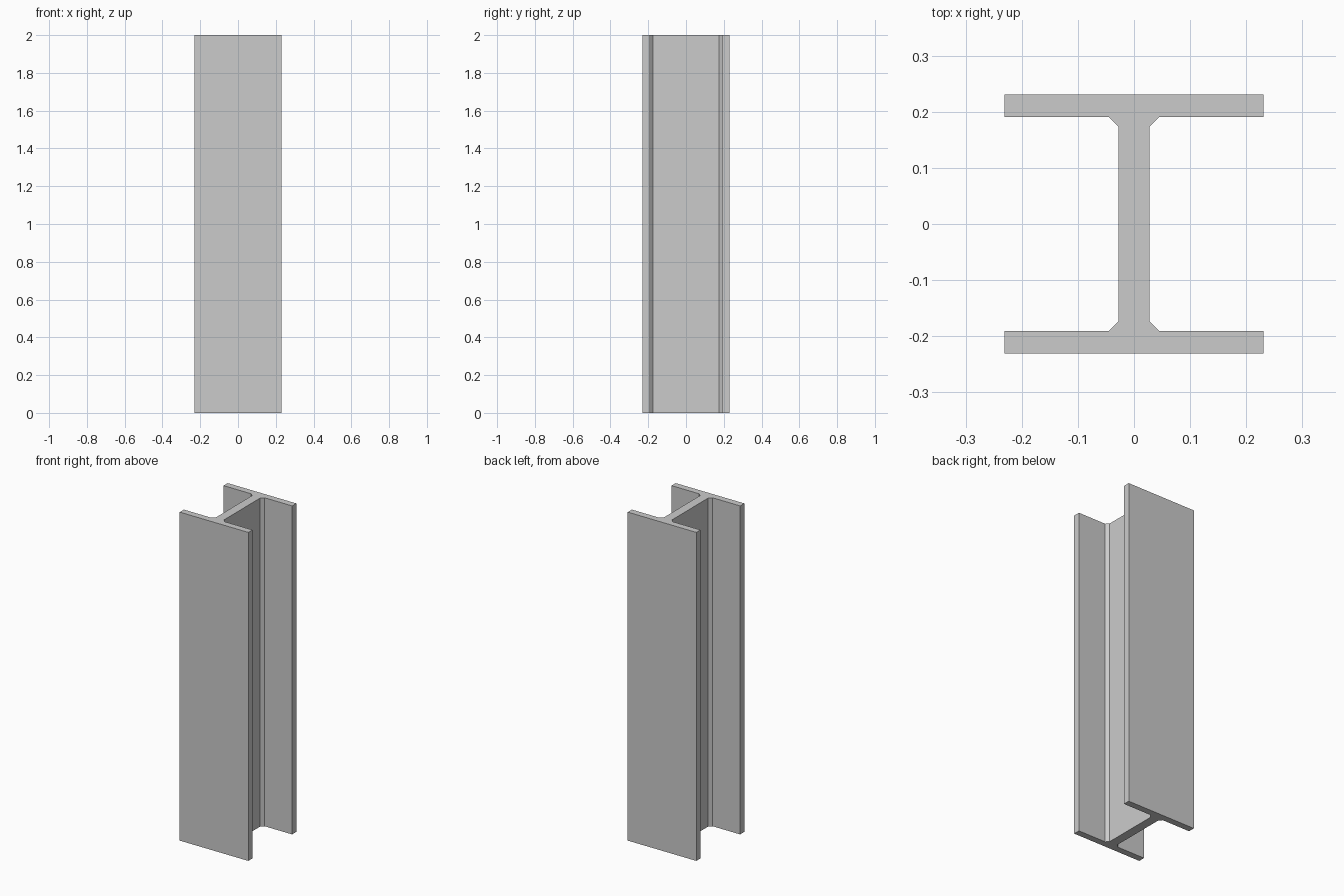
import bpy, bmesh

if "Cube" in bpy.data.objects:
    bpy.data.objects.remove(bpy.data.objects["Cube"])

HEIGHT = 2.0
HALF = 0.231      # half width and half depth
INNER = 0.191     # inner face of the flanges
WEB = 0.0275      # half web thickness
CHAMFER = 0.0175  # sloped corner between web and flange

# Quarter profile, mirrored round to the full I-section
quarter = [(HALF, HALF), (HALF, INNER), (WEB + CHAMFER, INNER), (WEB, INNER - CHAMFER)]
right = quarter + [(x, -y) for x, y in reversed(quarter)]
profile = right + [(-x, y) for x, y in reversed(right)]

# Extrude the section upwards
bm = bmesh.new()
base = bm.faces.new([bm.verts.new((x, y, 0)) for x, y in profile])
ext = bmesh.ops.extrude_face_region(bm, geom=[base], use_keep_orig=True)
top = [v for v in ext["geom"] if isinstance(v, bmesh.types.BMVert)]
bmesh.ops.translate(bm, verts=top, vec=(0, 0, HEIGHT))
bmesh.ops.recalc_face_normals(bm, faces=bm.faces)

mesh = bpy.data.meshes.new("steel_column")
bm.to_mesh(mesh)
bm.free()
column = bpy.data.objects.new("steel_column", mesh)
bpy.context.collection.objects.link(column)
